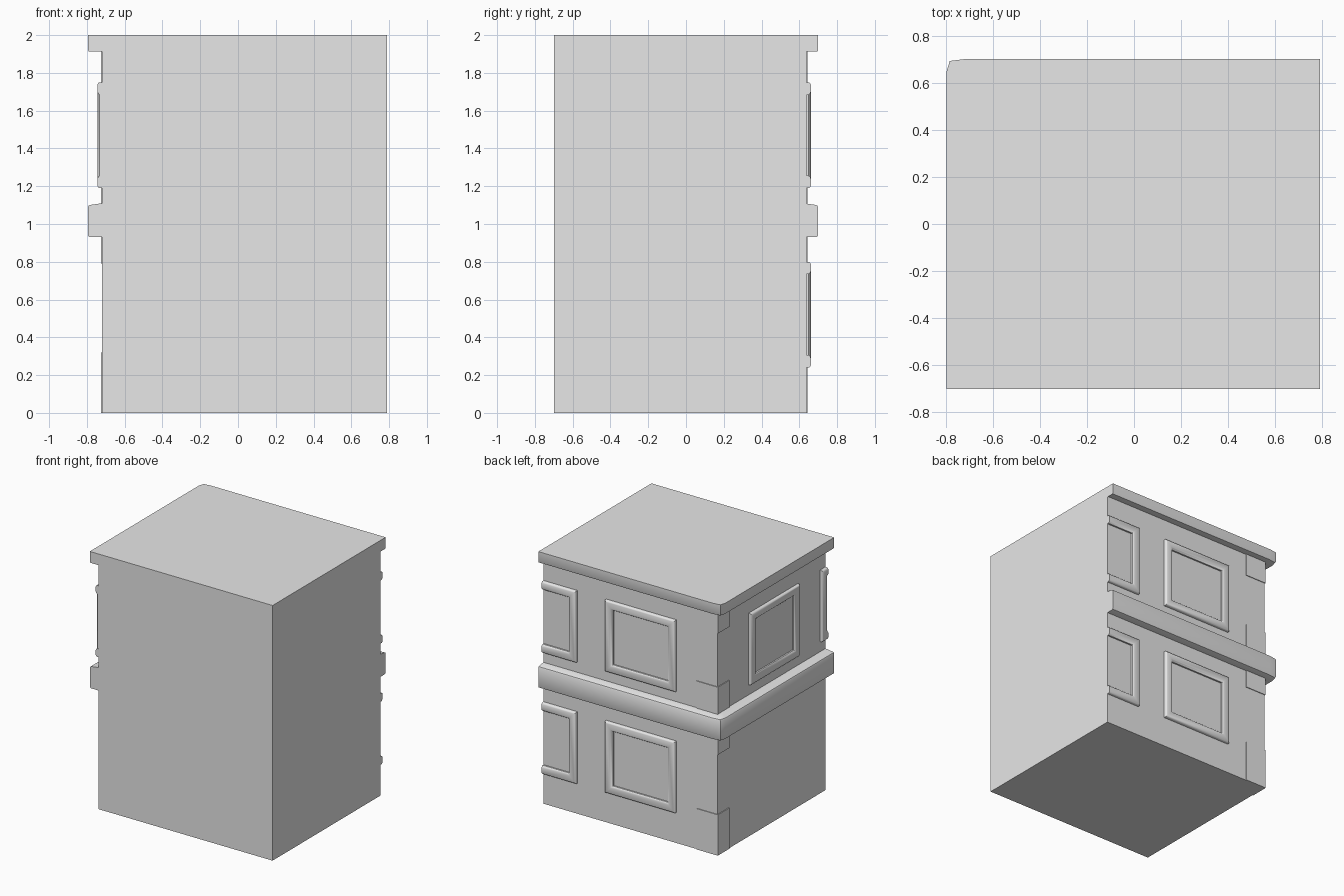
import bpy, bmesh
from mathutils import Matrix, Vector

cube = bpy.data.objects.get("Cube")
if cube:
    bpy.data.objects.remove(cube, do_unlink=True)

# One plain stone colour
stone = bpy.data.materials.new("stone_grey")
stone.use_nodes = True
stone.diffuse_color = (0.8, 0.8, 0.8, 1)
stone.node_tree.nodes["Principled BSDF"].inputs["Base Color"].default_value = (0.8, 0.8, 0.8, 1)

RIGHT, FRONT = 0.79, -0.70          # flat cut sides
WALL_X, WALL_Y = -0.72, 0.637       # decorated walls


def finish(name, bm, smooth=True):
    bmesh.ops.recalc_face_normals(bm, faces=bm.faces)
    mesh = bpy.data.meshes.new(name)
    bm.to_mesh(mesh)
    bm.free()
    mesh.materials.append(stone)
    ob = bpy.data.objects.new(name, mesh)
    bpy.context.collection.objects.link(ob)
    if smooth:
        bpy.ops.object.select_all(action='DESELECT')
        ob.select_set(True)
        bpy.context.view_layer.objects.active = ob
        bpy.ops.object.shade_smooth_by_angle(angle=0.6)
    return ob


def loft(rings, ring_closed=False):
    """Skin a list of equal point rings; cap the ends or join them."""
    bm = bmesh.new()
    rows = [[bm.verts.new(p) for p in ring] for ring in rings]
    n = len(rows[0])
    pairs = list(zip(rows, rows[1:]))
    if ring_closed:
        pairs.append((rows[-1], rows[0]))
    else:
        bm.faces.new(rows[0])
        bm.faces.new(rows[-1])
    for a, b in pairs:
        for i in range(n):
            j = (i + 1) % n
            bm.faces.new((a[i], a[j], b[j], b[i]))
    return bm


def box(name, x0, x1, y0, y1, z0, z1):
    ring = lambda z: [(x0, y0, z), (x1, y0, z), (x1, y1, z), (x0, y1, z)]
    finish(name, loft([ring(z0), ring(z1)]), smooth=False)


def ledge(name, levels):
    """Projecting slab, eased only on its two decorated sides."""
    rings = []
    for z, i in levels:
        rings.append([(RIGHT, FRONT, z), (RIGHT, 0.70 - i, z), (-0.72 + i, 0.70 - i, z),
                      (-0.782 + i, 0.692 - i, z), (-0.795 + i, 0.65 - i, z),
                      (-0.795 + i, FRONT, z)])
    finish(name, loft(rings))


# Window surround profile: inset from the outer edge, height off the wall
PROFILE = [(0, -0.01), (0, 0.014), (0.004, 0.02), (0.012, 0.024),
           (0.05, 0.024), (0.058, 0.021), (0.066, 0.012), (0.066, -0.01)]


def window_frame(name, side, centre, z0, z1):
    """Moulded surround, trimmed where it meets the flat cut sides."""
    hw, hh = 0.305, (z1 - z0) / 2
    rings = [[(sx * (hw - i), sz * (hh - i), h)
              for sx, sz in ((-1, -1), (1, -1), (1, 1), (-1, 1))] for i, h in PROFILE]
    bm = loft(rings, ring_closed=True)
    if side == "back":
        origin, u, n = (centre, WALL_Y, (z0 + z1) / 2), Vector((-1, 0, 0)), Vector((0, 1, 0))
    else:
        origin, u, n = (WALL_X, centre, (z0 + z1) / 2), Vector((0, -1, 0)), Vector((-1, 0, 0))
    turn = Matrix((u, (0, 0, 1), n)).transposed().to_4x4()
    bm.transform(Matrix.Translation(origin) @ turn)
    for co, no in (((RIGHT, 0, 0), (1, 0, 0)), ((0, FRONT, 0), (0, -1, 0))):
        geom = bm.verts[:] + bm.edges[:] + bm.faces[:]
        bmesh.ops.bisect_plane(bm, geom=geom, plane_co=co, plane_no=no, clear_outer=True)
        bmesh.ops.holes_fill(bm, edges=[e for e in bm.edges if e.is_boundary])
    finish(name, bm)


# Walls of the two storeys
box("lower_walls", WALL_X, RIGHT, FRONT, WALL_Y, 0, 0.94)
box("upper_walls", WALL_X, RIGHT, FRONT, WALL_Y, 1.10, 1.92)

# Ledge between storeys and roof cornice
ledge("storey_ledge", [(0.93, 0.09), (0.93, 0.012), (0.934, 0.004), (0.942, 0),
                       (1.088, 0), (1.097, 0.004), (1.101, 0.012), (1.112, 0.09)])
ledge("roof_cornice", [(1.922, 0.09), (1.912, 0.015), (1.914, 0.004), (1.922, 0), (2.0, 0)])

# Windows on the back, both storeys
for storey, z0, z1 in (("lower", 0.24, 0.80), ("upper", 1.19, 1.75)):
    window_frame(storey + "_back_window_frame", "back", -0.06, z0, z1)
    window_frame(storey + "_back_cut_window_frame", "back", 0.80, z0, z1)

# Windows on the side, upper storey only
window_frame("upper_side_window_frame", "side", -0.05, 1.19, 1.75)
window_frame("upper_side_cut_window_frame", "side", -0.935, 1.19, 1.75)

# Corner blocks at the top and bottom of each storey
for name, z0, z1 in (("lower_base", 0, 0.32), ("lower_top", 0.79, 0.935),
                     ("upper_base", 1.10, 1.32), ("upper_top", 1.74, 1.92)):
    box(name + "_corner_block", WALL_X - 0.006, -0.54, 0.50, WALL_Y + 0.006, z0, z1)
